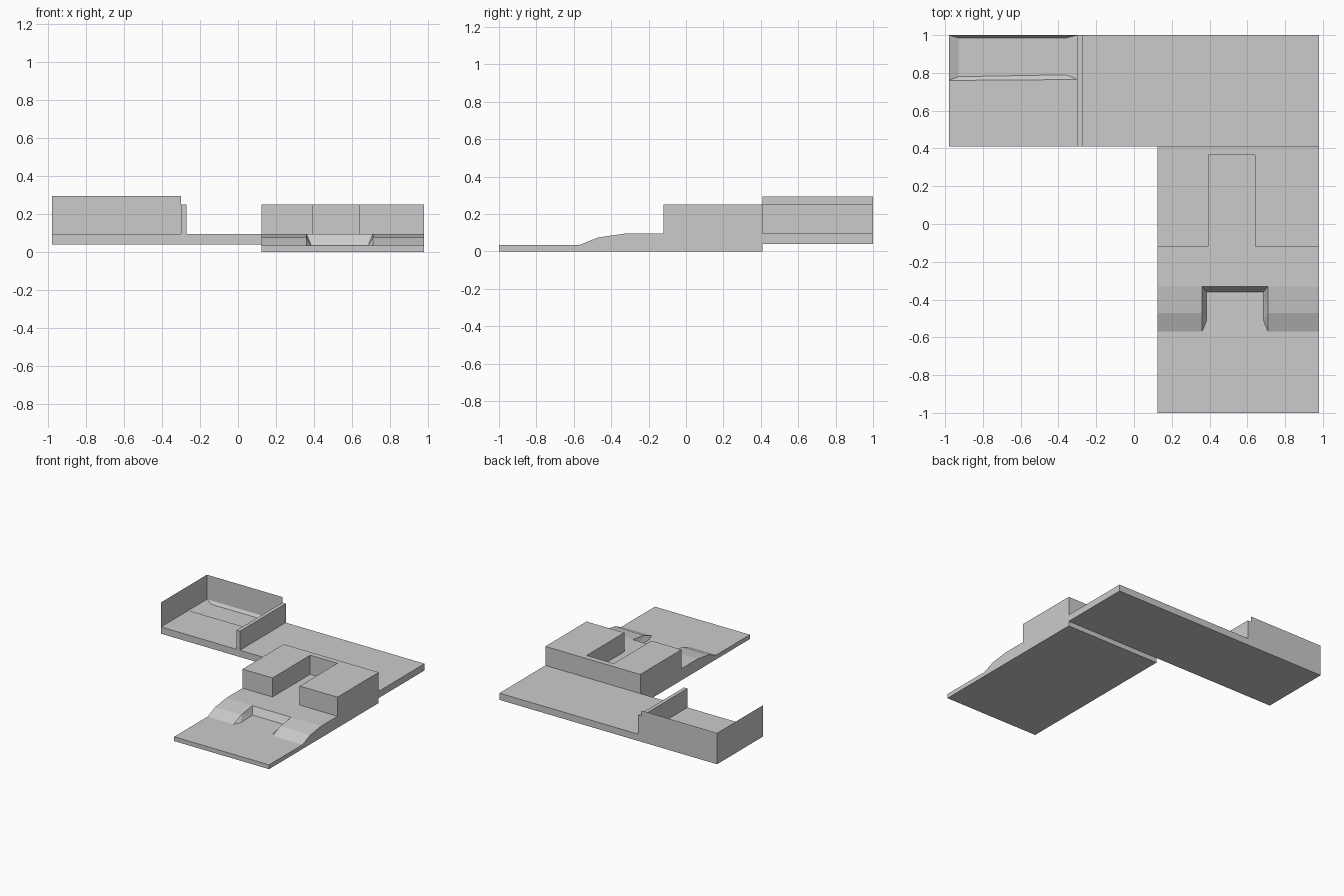
import bpy, bmesh

if "Cube" in bpy.data.objects:
    bpy.data.objects.remove(bpy.data.objects["Cube"])


def mesh_object(name, verts, faces):
    bm = bmesh.new()
    vs = [bm.verts.new(v) for v in verts]
    for f in faces:
        bm.faces.new([vs[i] for i in f])
    bmesh.ops.recalc_face_normals(bm, faces=bm.faces[:])
    me = bpy.data.meshes.new(name)
    bm.to_mesh(me)
    bm.free()
    ob = bpy.data.objects.new(name, me)
    bpy.context.collection.objects.link(ob)
    return ob


def prism(name, outline, z0, z1, bottom=True):
    n = len(outline)
    verts = [(x, y, z) for z in (z0, z1) for x, y in outline]
    faces = [(i, (i + 1) % n, n + (i + 1) % n, n + i) for i in range(n)]
    faces.append(tuple(range(n, 2 * n)))
    if bottom:
        faces.append(tuple(range(n)))
    return mesh_object(name, verts, faces)


# Front wing: stepped ramp profile swept across x, with a sunken tray in the middle
profile = [(-1, .035), (-.57, .035), (-.47, .075), (-.33, .095), (.41, .095)]
xs = [.125, .36, .71, .98]
verts = [(x, y, z) for y, z in profile for x in xs]
faces = []
for r in range(4):
    for c in range(3):
        if c == 1 and r in (1, 2):
            continue  # tray opening
        a = r * 4 + c
        faces.append((a, a + 1, a + 5, a + 4))
verts += [(.385, -.51, .034), (.685, -.51, .034), (.685, -.36, .036), (.385, -.36, .036)]
faces += [(20, 21, 22, 23), (5, 6, 21, 20), (13, 14, 22, 23),
          (5, 9, 20), (9, 23, 20), (9, 13, 23),
          (6, 10, 21), (10, 22, 21), (10, 14, 22)]
verts += [(.125, -1, 0), (.98, -1, 0), (.98, .41, 0), (.125, .41, 0)]
faces += [(24, 25, 26, 27), (0, 1, 2, 3, 25, 24), (16, 17, 18, 19, 26, 27),
          (0, 4, 8, 12, 16, 27, 24), (3, 7, 11, 15, 19, 26, 25)]
mesh_object("front_ramp_deck", verts, faces)

# U-shaped raised block with a slot open to the front
prism("slotted_block", [(.125, -.12), (.395, -.12), (.395, .365), (.64, .365),
                        (.64, -.12), (.98, -.12), (.98, .41), (.125, .41)],
      .095, .25, bottom=False)

# Back wing: long slab with a shallow sunken panel at the left rear
L, M, R, F, B, T, Z = -.98, -.30, .98, .41, 1, .095, .04
verts = [(L, F, T), (M, F, T), (R, F, T), (L, .76, T), (M, .765, T),
         (L, B, T), (M, B, T), (R, B, T),
         (-.93, .78, .073), (-.36, .79, .073), (-.36, .985, .073), (-.93, .985, .073),
         (L, F, Z), (R, F, Z), (R, B, Z), (L, B, Z)]
faces = [(0, 1, 4, 3), (1, 2, 7, 6, 4), (8, 9, 10, 11),
         (3, 4, 9, 8), (4, 6, 10, 9), (6, 5, 11, 10), (5, 3, 8, 11),
         (12, 13, 14, 15), (0, 1, 2, 13, 12), (2, 7, 14, 13),
         (7, 6, 5, 15, 14), (5, 3, 0, 12, 15)]
mesh_object("back_slab", verts, faces)

# Thin sheet walls on the left and rear of the bay
mesh_object("bay_walls",
            [(L, F, T), (L, B, T), (M, B, T), (L, F, .295), (L, B, .295), (M, B, .295)],
            [(0, 1, 4, 3), (1, 2, 5, 4)])

# Divider closing the bay on its right side
prism("bay_divider", [(M, F), (-.27, F), (-.27, B), (M, B)], T, .25, bottom=False)
